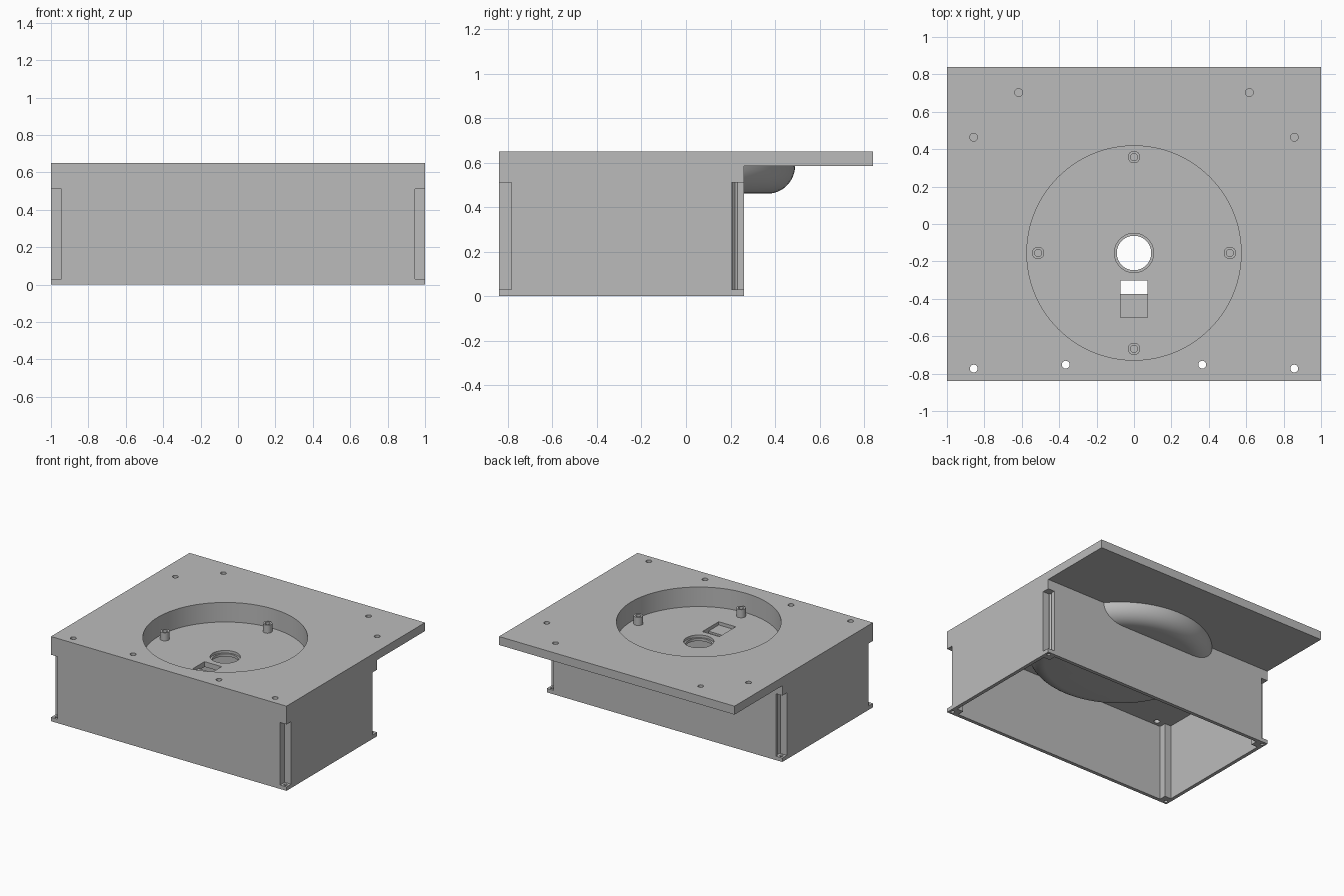
import bpy, bmesh
from math import sin, cos, pi
from mathutils import Matrix, Vector

cube = bpy.data.objects.get("Cube")
if cube:
    bpy.data.objects.remove(cube, do_unlink=True)

grey = bpy.data.materials.new("plain grey")
grey.use_nodes = True
grey.diffuse_color = (0.5, 0.5, 0.5, 1)
grey.node_tree.nodes["Principled BSDF"].inputs["Base Color"].default_value = (0.5, 0.5, 0.5, 1)

CY = -0.155          # centre of the round recess
FRONT, BACK = -0.84, 0.26
PLATE, TOP = 0.585, 0.65
FLOOR = 0.5


def finish(name, bm):
    bmesh.ops.recalc_face_normals(bm, faces=bm.faces)
    mesh = bpy.data.meshes.new(name)
    bm.to_mesh(mesh)
    bm.free()
    mesh.materials.append(grey)
    ob = bpy.data.objects.new(name, mesh)
    bpy.context.scene.collection.objects.link(ob)
    return ob


def prism(name, pts, z0, z1, matrix=None):
    """Extrude an outline from z0 to z1."""
    bm = bmesh.new()
    face = bm.faces.new([bm.verts.new((x, y, z0)) for x, y in pts])
    new = bmesh.ops.extrude_face_region(bm, geom=[face])["geom"]
    bmesh.ops.translate(bm, vec=(0, 0, z1 - z0),
                        verts=[v for v in new if isinstance(v, bmesh.types.BMVert)])
    if matrix:
        bm.transform(matrix)
    return finish(name, bm)


def box(name, x0, x1, y0, y1, z0, z1):
    return prism(name, [(x0, y0), (x1, y0), (x1, y1), (x0, y1)], z0, z1)


def cylinder(name, x, y, r, z0, z1, n=32):
    return prism(name, [(x + r * cos(2 * pi * i / n), y + r * sin(2 * pi * i / n))
                        for i in range(n)], z0, z1)


def combine(target, tool, operation):
    mod = target.modifiers.new("combine", 'BOOLEAN')
    mod.operation, mod.object, mod.solver = operation, tool, 'EXACT'
    bpy.context.view_layer.objects.active = target
    bpy.ops.object.modifier_apply(modifier=mod.name)
    bpy.data.objects.remove(tool, do_unlink=True)


def cut(tool):
    combine(housing, tool, 'DIFFERENCE')


def add(tool):
    combine(housing, tool, 'UNION')


# Housing with overhanging top plate: side profile swept along x
profile = [(FRONT, 0), (BACK, 0), (BACK, PLATE), (-FRONT, PLATE), (-FRONT, TOP), (FRONT, TOP)]
yz_to_world = Matrix(((0, 0, 1, 0), (1, 0, 0, 0), (0, 1, 0, 0), (0, 0, 0, 1)))
housing = prism("housing", profile, -1, 1, yz_to_world)

# Hollow inside, open below, leaving square columns in the corners
wall, col = 0.027, 0.08
xi, xc = 1 - wall, 1 - col
yf, yfc, yb, ybc = FRONT + wall, FRONT + col, BACK - wall, BACK - col
half = [(xc, yf), (xc, yfc), (xi, yfc), (xi, ybc), (xc, ybc), (xc, yb)]
cut(prism("hollow", half + [(-x, y) for x, y in reversed(half)], -0.1, PLATE))

# Rounded bowl under the plate
r_out, fillet, low = 0.645, 0.125, 0.46
curve = [(0, 0.62), (r_out, 0.62)]
for i in range(13):
    a = i / 12 * pi / 2
    curve.append((r_out - fillet + fillet * cos(a), low + fillet - fillet * sin(a)))
curve.append((0, low))
bm = bmesh.new()
vs = [bm.verts.new((r, CY, z)) for r, z in curve]
es = [bm.edges.new(pair) for pair in zip(vs, vs[1:])]
bmesh.ops.spin(bm, geom=vs + es, cent=(0, CY, 0), axis=(0, 0, 1), angle=2 * pi,
               steps=96, use_merge=True)
bmesh.ops.remove_doubles(bm, verts=bm.verts, dist=1e-4)
add(finish("bowl", bm))

# Round recess with centre hole and stepped socket
cut(cylinder("recess", 0, CY, 0.573, FLOOR, 0.8, 96))
cut(cylinder("counterbore", 0, CY, 0.105, 0.48, 0.6, 48))
cut(cylinder("centre_hole", 0, CY, 0.092, 0.4, 0.6, 48))
cut(box("socket_ledge", -0.072, 0.072, -0.5, -0.302, 0.475, 0.6))
cut(box("socket_opening", -0.072, 0.072, -0.375, -0.302, 0.4, 0.6))

# Four hollow screw posts standing in the recess
for i in range(4):
    px, py = 0.513 * cos(i * pi / 2), CY + 0.513 * sin(i * pi / 2)
    add(cylinder("post", px, py, 0.033, 0.48, 0.562))
    cut(cylinder("post_hole", px, py, 0.019, 0.505, 0.7))

for s in (-1, 1):
    # Plate screw holes: open ones in front, blind ones behind
    for x, y, depth in ((0.857, -0.773, 0.5), (0.365, -0.752, 0.5),
                        (0.617, 0.703, 0.605), (0.857, 0.464, 0.605)):
        cut(cylinder("plate_hole", s * x, y, 0.021, depth, 0.8, 24))
    # Corner notches above drilled foot flanges
    for y, d in ((FRONT, 1), (BACK, -1)):
        xs = sorted((s * 0.945, s * 1.1))
        ys = sorted((y + d * 0.055, y - d * 0.1))
        cut(box("notch", *xs, *ys, 0.03, 0.51))
        cut(cylinder("flange_hole", s * 0.972, y + d * 0.028, 0.013, -0.1, 0.1, 16))
    # Small diagonal groove in the rear notches
    cut(cylinder("groove", s * 0.948, BACK - 0.04, 0.014, 0.03, 0.51, 4))

bpy.ops.object.select_all(action='DESELECT')
housing.select_set(True)
bpy.context.view_layer.objects.active = housing
bpy.ops.object.shade_smooth_by_angle(angle=pi / 6)
